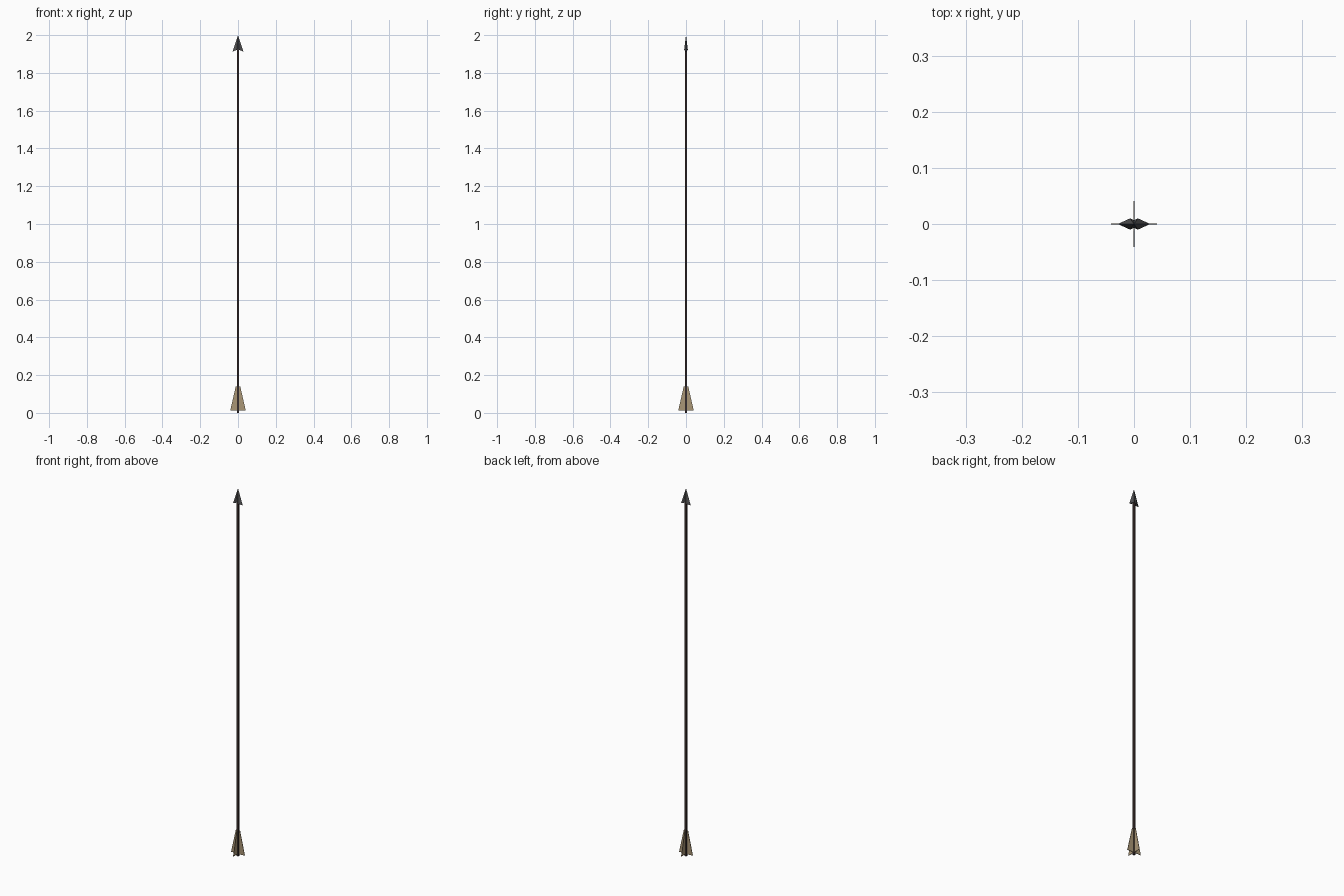
import bpy, bmesh, math
from mathutils import Matrix

if "Cube" in bpy.data.objects:
    bpy.data.objects.remove(bpy.data.objects["Cube"])


def material(name, rgb):
    m = bpy.data.materials.new(name)
    m.diffuse_color = (*rgb, 1)
    m.use_nodes = True
    m.node_tree.nodes["Principled BSDF"].inputs["Base Color"].default_value = m.diffuse_color
    return m


wood = material("dark wood", (0.042, 0.026, 0.024))
steel = material("dark steel", (0.085, 0.085, 0.088))
feather = material("tan feather", (0.40, 0.305, 0.18))


def add_object(name, bm, mat):
    bmesh.ops.recalc_face_normals(bm, faces=bm.faces)
    me = bpy.data.meshes.new(name)
    bm.to_mesh(me)
    bm.free()
    me.materials.append(mat)
    ob = bpy.data.objects.new(name, me)
    bpy.context.collection.objects.link(ob)
    return ob


# square shaft
half, top = 0.0055, 1.94
bm = bmesh.new()
bmesh.ops.create_cube(bm, size=1, matrix=Matrix.Translation((0, 0, top / 2))
                      @ Matrix.Diagonal((2 * half, 2 * half, top, 1)))
add_object("shaft", bm, wood)

# four tapered fletching vanes
profile = [(0, 0.012), (0.041, 0.012), (0.012, 0.14), (0, 0.14)]
thick = 0.0025
for i in range(4):
    bm = bmesh.new()
    face = bm.faces.new([bm.verts.new((x, -thick / 2, z)) for x, z in profile])
    ext = bmesh.ops.extrude_face_region(bm, geom=[face])
    moved = [v for v in ext["geom"] if isinstance(v, bmesh.types.BMVert)]
    bmesh.ops.translate(bm, verts=moved, vec=(0, thick, 0))
    bmesh.ops.rotate(bm, verts=bm.verts, cent=(0, 0, 0),
                     matrix=Matrix.Rotation(i * math.pi / 2, 3, 'Z'))
    add_object(f"fletching_vane_{i + 1}", bm, feather)

# barbed head: swept-back base ring with a central groove, drawn to a tip
quarter = [(0.029, 0, 1.912), (0.007, 0.01, 1.922), (0, 0.0065, 1.926)]
ring = (quarter
        + [(-x, y, z) for x, y, z in quarter[1::-1]]
        + [(-x, -y, z) for x, y, z in quarter[1:]]
        + [(quarter[1][0], -quarter[1][1], quarter[1][2])])
bm = bmesh.new()
base = [bm.verts.new(p) for p in ring]
tip = bm.verts.new((0, 0, 2.0))
inner = bm.verts.new((0, 0, 1.928))
for a, b in zip(base, base[1:] + base[:1]):
    bm.faces.new((a, b, tip))
    bm.faces.new((b, a, inner))
add_object("arrow_head", bm, steel)
